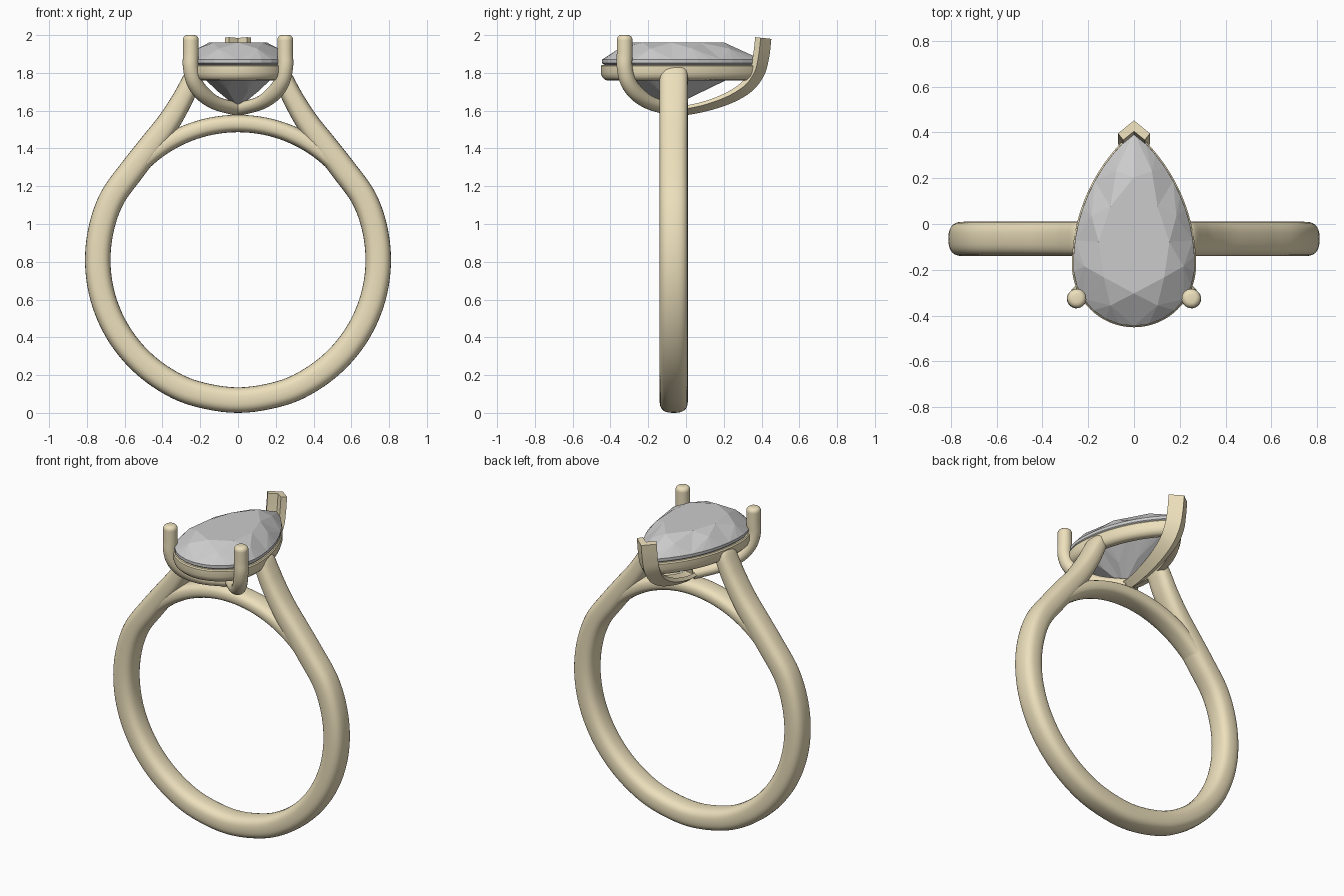
import bpy, bmesh, math
from mathutils import Vector

if "Cube" in bpy.data.objects:
    bpy.data.objects.remove(bpy.data.objects["Cube"])

gold = bpy.data.materials.new("gold")
gold.diffuse_color = (0.84, 0.74, 0.5, 1)
gold.use_nodes = True
gold.node_tree.nodes["Principled BSDF"].inputs["Base Color"].default_value = gold.diffuse_color
YC = -0.065   # centre plane of the band


def make(name, verts, faces, smooth=True):
    me = bpy.data.meshes.new(name)
    me.from_pydata([tuple(v) for v in verts], [], faces)
    bm = bmesh.new()
    bm.from_mesh(me)
    bmesh.ops.recalc_face_normals(bm, faces=bm.faces)
    bm.to_mesh(me)
    bm.free()
    ob = bpy.data.objects.new(name, me)
    bpy.context.collection.objects.link(ob)
    if smooth:
        me.materials.append(gold)
        bpy.ops.object.select_all(action='DESELECT')
        ob.select_set(True)
        bpy.context.view_layer.objects.active = ob
        bpy.ops.object.shade_smooth_by_angle(angle=math.radians(35))
    return ob


def loft(name, rings, closed=False):
    n, m = len(rings[0]), len(rings)
    verts = [v for r in rings for v in r]
    faces = []
    for i in range(m if closed else m - 1):
        a, b = i * n, (i + 1) % m * n
        faces += [(a + j, a + (j + 1) % n, b + (j + 1) % n, b + j) for j in range(n)]
    if not closed:
        faces += [tuple(range(n)), tuple(range((m - 1) * n, m * n))]
    return make(name, verts, faces)


def spline(pts, k):
    """Catmull-Rom through tuples of any length."""
    out, last = [], len(pts) - 1
    for i in range(last):
        q = [pts[max(i - 1, 0)], pts[i], pts[i + 1], pts[min(i + 2, last)]]
        for s in range(k):
            t = s / k
            out.append(tuple(0.5 * (2 * b + (c - a) * t + (2*a - 5*b + 4*c - d) * t*t
                                    + (3*b - a - 3*c + d) * t**3) for a, b, c, d in zip(*q)))
    return out + [tuple(pts[-1])]


def sweep(name, pts, u, profile):
    """pts = (x, y, z, scale along u, scale along v)."""
    p = [Vector(q[:3]) for q in pts]
    rings = []
    for i, q in enumerate(pts):
        t = (p[min(i + 1, len(p) - 1)] - p[max(i - 1, 0)]).normalized()
        v = t.cross(u)
        rings.append([p[i] + u * a * q[3] + v * b * q[4] for a, b in profile])
    return loft(name, rings)


def superellipse(n, e):
    f = lambda c: math.copysign(abs(c) ** (2 / e), c)
    return [(f(math.cos(2 * math.pi * i / n)), f(math.sin(2 * math.pi * i / n))) for i in range(n)]


# band: round at the bottom, shoulders rising to the setting
T, W, R, ZC = 0.0675, 0.075, 0.7425, 0.81
half = [(0.215, YC, 1.825, 0.055, 0.03), (0.228, YC, 1.80, 0.072, 0.046), (0.26, YC, 1.73, W, 0.052),
        (0.30, YC, 1.65, W, 0.056), (0.37, YC, 1.535, W, 0.061), (0.46, YC, 1.415, W, 0.066),
        (0.557, YC, 1.29, W, T)]
for d in range(26, -91, -14):
    a = math.radians(d if d > -80 else -90)
    half.append((R * math.cos(a), YC, ZC + R * math.sin(a), W, T))
band = half + [(-q[0],) + q[1:] for q in half[-2::-1]]
Y = Vector((0, 1, 0))
sweep("band", spline(band, 6), Y, superellipse(28, 2.7))

# bridge closing the finger hole under the stone
bridge = []
for i in range(41):
    a = math.radians(34 + 112 * i / 40)
    bridge.append((0.722 * math.cos(a), YC, ZC + 0.722 * math.sin(a), 0.07, 0.046))
sweep("bridge", bridge, Y, superellipse(24, 2.6))


def pear(n, inset=0.0):
    """Pear outline in plan, starting at the tip; two big arcs and a half circle."""
    r, big, cy = 0.265 - inset, 0.767 - inset, -0.18
    end, h = math.acos(0.502 / big), n // 2
    right = []
    for i in range(h + 1):
        f = i / h
        if f < 0.6:
            a = end * (1 - f / 0.6)
            right.append((big * math.cos(a) - 0.502, cy + big * math.sin(a)))
        else:
            a = -math.pi / 2 * (f - 0.6) / 0.4
            right.append((r * math.cos(a), cy + r * math.sin(a)))
    return right + [(-x, y) for x, y in right[-2:0:-1]]


# rail: rounded band under the stone
prof = [(0.0, 1.843), (-0.006, 1.836), (-0.006, 1.80), (0.001, 1.778), (0.016, 1.763),
        (0.03, 1.76), (0.052, 1.76), (0.058, 1.77), (0.058, 1.835), (0.05, 1.843)]
cols = [[(x, y, z) for x, y in pear(80, d)] for d, z in prof]
loft("rail", [[c[i] for c in cols] for i in range(80)], closed=True)

# stone: faceted pear brilliant
N, M = 32, 8
girdle = pear(N)
CY = -0.09
verts = []


def ring(idx, s, z):
    start = len(verts)
    verts.extend((girdle[i][0] * s, CY + (girdle[i][1] - CY) * s, z) for i in idx)
    return start


mains, mids = range(0, N, 4), range(2, N, 4)
g1, g0 = ring(range(N), 1, 1.87), ring(range(N), 1, 1.852)
tb, cm, pm = ring(mains, 0.6, 1.96), ring(mids, 0.82, 1.928), ring(mids, 0.42, 1.705)
cul = len(verts)
verts.append((0, CY, 1.615))
faces = [tuple(range(tb, tb + M))]
faces += [(g1 + i, g1 + (i + 1) % N, g0 + (i + 1) % N, g0 + i) for i in range(N)]
for i in range(M):
    p, q = (i - 1) % M, (i + 1) % M
    faces += [(tb + i, tb + q, cm + i)]                                      # star
    faces += [(tb + i, cm + p, g1 + 4 * i), (tb + i, g1 + 4 * i, cm + i)]    # kite
    faces += [(cul, pm + p, g0 + 4 * i), (cul, g0 + 4 * i, pm + i)]          # pavilion main
    for k in range(4):                                                       # girdle facets
        a, b = 4 * i + k, (4 * i + k + 1) % N
        faces += [(cm + i, g1 + a, g1 + b), (pm + i, g0 + b, g0 + a)]
make("stone", verts, faces, smooth=False)

# two round front prongs
circle = superellipse(20, 2)
for s, side in ((1, "right"), (-1, "left")):
    pts = []
    for t, z in ((0, 1.608), (0.45, 1.638), (0.75, 1.69), (0.93, 1.755), (1, 1.83), (1, 1.90), (1, 1.98)):
        pts.append((s * 0.25 * t, YC - 0.26 * t, z, 0.042, 0.042 if z > 1.65 else 0.036))
    pts = spline(pts, 6)
    for z, r in ((1.991, 0.037), (1.998, 0.028), (2.0, 0.018)):
        pts.append((s * 0.25, YC - 0.26, z, r, r))
    sweep(side + "_front_prong", pts, Vector((0.26 * s, 0.25, 0)).normalized() * s, circle)

# chevron prong at the tip, curling under to the bridge
chevron = [(0, 0), (0.07, -0.057), (0.047, -0.086), (0, -0.048), (-0.047, -0.086), (-0.07, -0.057)]
back = [(0, -0.07, 1.573, 0.6, 0.6), (0, 0.02, 1.579, 0.65, 0.6), (0, 0.14, 1.605, 0.75, 0.65),
        (0, 0.26, 1.648, 0.85, 0.75), (0, 0.355, 1.708, 0.95, 0.85), (0, 0.415, 1.79, 1, 0.95),
        (0, 0.44, 1.88, 1, 1), (0, 0.452, 1.98, 1, 1)]
sweep("back_prong", spline(back, 6), Vector((1, 0, 0)), chevron)
